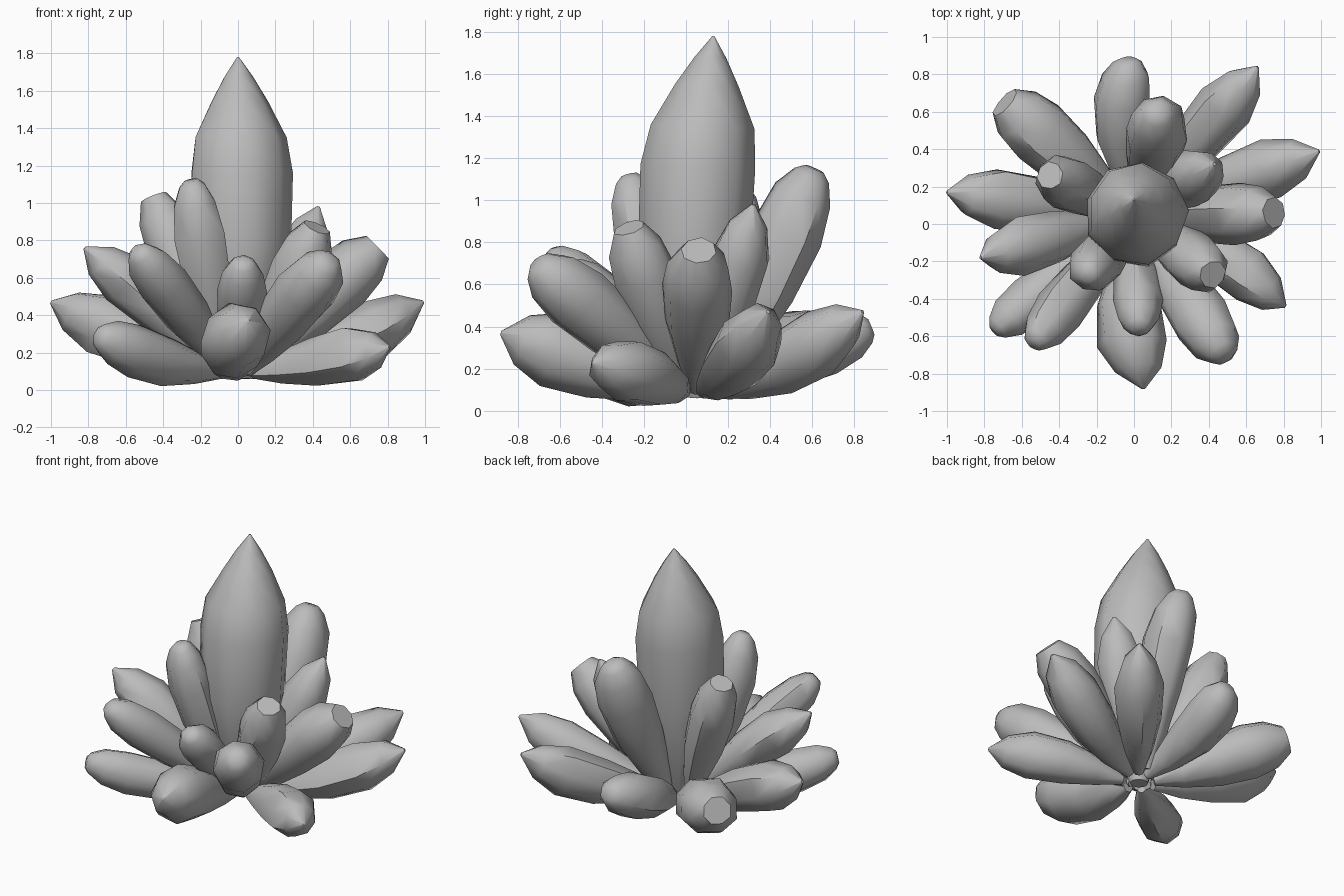
import bpy, bmesh, math, random
from mathutils import Vector

random.seed(7)
cube = bpy.data.objects.get("Cube")
if cube:
    bpy.data.objects.remove(cube, do_unlink=True)

# One plain grey mineral material
grey = bpy.data.materials.new("mineral grey")
grey.use_nodes = True
colour = (0.5, 0.5, 0.5, 1)
grey.diffuse_color = colour
grey.node_tree.nodes["Principled BSDF"].inputs["Base Color"].default_value = colour

# Profiles: (fraction along the axis, fraction of the radius)
BODY = [(0, .2), (.2, .58), (.45, .9), (.71, 1)]
SHARP = BODY + [(.88, .68), (1, .06)]
BLUNT = BODY + [(.88, .84), (.97, .52), (1, .28)]
CUT = BODY + [(.88, .88), (1, .5)]
TALL = [(0, .2), (.18, .68), (.4, .97), (.64, 1), (.75, .9), (.865, .55), (.94, .28), (1, .02)]


def crystal(name, root, tip, radius, profile, bow=(0, 0, 0), sides=8, jitter=.05):
    """Faceted spindle from root to tip; bow bends the middle of its axis."""
    root, tip, bow = Vector(root), Vector(tip), Vector(bow)
    axis = (tip - root).normalized()
    side = axis.cross(Vector((0, 0, 1)))
    side = side.normalized() if side.length > .1 else Vector((1, 0, 0))
    up = side.cross(axis)
    turn = random.uniform(0, math.tau)
    wobble = [random.uniform(1 - jitter, 1 + jitter) for _ in range(sides)]
    bm = bmesh.new()
    rings = []
    for t, width in profile:
        centre = root.lerp(tip, t) + bow * math.sin(math.pi * t)
        ring = []
        for i in range(sides):
            a = turn + math.tau * i / sides
            r = radius * width * wobble[i] * random.uniform(1 - jitter / 2, 1 + jitter / 2)
            p = centre + side * (r * math.cos(a)) + up * (r * math.sin(a))
            p.z = max(p.z, 0)
            ring.append(bm.verts.new(p))
        rings.append(ring)
    for low, high in zip(rings, rings[1:]):
        for i in range(sides):
            j = (i + 1) % sides
            bm.faces.new((low[i], low[j], high[j], high[i]))
    bm.faces.new(rings[0][::-1])
    bm.faces.new(rings[-1])
    bmesh.ops.recalc_face_normals(bm, faces=bm.faces)
    mesh = bpy.data.meshes.new(name)
    bm.to_mesh(mesh)
    bm.free()
    mesh.materials.append(grey)
    obj = bpy.data.objects.new(name, mesh)
    bpy.context.collection.objects.link(obj)
    return obj


# Large upright crystal
parts = [crystal("central_crystal", (.01, .06, .06), (0, .13, 1.78), .28, TALL,
                 bow=(.01, -.055, 0), sides=9, jitter=.03)]

# Low outer ring: tip, radius, profile, bow
outer = [
    ((-.03, .88, .4), .155, BLUNT, (-.05, 0, 0)),
    ((.66, .84, .47), .16, SHARP, (0, 0, -.04)),
    ((.99, .39, .47), .16, SHARP, (0, 0, -.05)),
    ((.81, -.44, .23), .155, SHARP, (.02, .05, 0)),
    ((.05, -.88, .37), .19, SHARP, (-.06, 0, 0)),
    ((-.75, -.57, .29), .14, BLUNT, (0, 0, -.03)),
    ((-1.0, .17, .47), .165, SHARP, (0, 0, 0)),
    ((-.69, .65, .37), .185, CUT, (0, 0, 0)),
]

# Middle ring, leaning outwards
middle = [
    ((.75, .06, .76), .17, CUT, (0, 0, .02)),
    ((.49, -.71, .7), .165, BLUNT, (0, 0, .02)),
    ((.03, -.57, .69), .13, BLUNT, (0, 0, .01)),
    ((-.54, -.64, .75), .14, BLUNT, (0, 0, .01)),
    ((-.82, -.18, .76), .155, SHARP, (0, 0, .03)),
]

# Steep inner ring around the large crystal
inner = [
    ((.13, .61, 1.15), .17, BLUNT, (.03, 0, 0)),
    ((.43, .32, .98), .145, SHARP, (0, 0, 0)),
    ((.42, -.27, .87), .155, CUT, (0, 0, 0)),
    ((-.25, -.27, 1.12), .14, BLUNT, (-.02, -.02, 0)),
    ((-.45, .26, 1.03), .15, CUT, (0, 0, 0)),
]

for label, ring, spread, base in (
        ("outer", outer, .1, .09),
        ("middle", middle, .1, .1),
        ("inner", inner, .2, .11)):
    for n, (tip, radius, profile, bow) in enumerate(ring, 1):
        root = (tip[0] * spread, tip[1] * spread + .04, base)
        parts.append(crystal(f"{label}_crystal_{n}", root, tip, radius, profile, bow))

# Soft shading that keeps the strongest edges
bpy.ops.object.select_all(action='DESELECT')
for obj in parts:
    obj.select_set(True)
bpy.context.view_layer.objects.active = parts[0]
bpy.ops.object.shade_smooth_by_angle(angle=math.radians(50))
